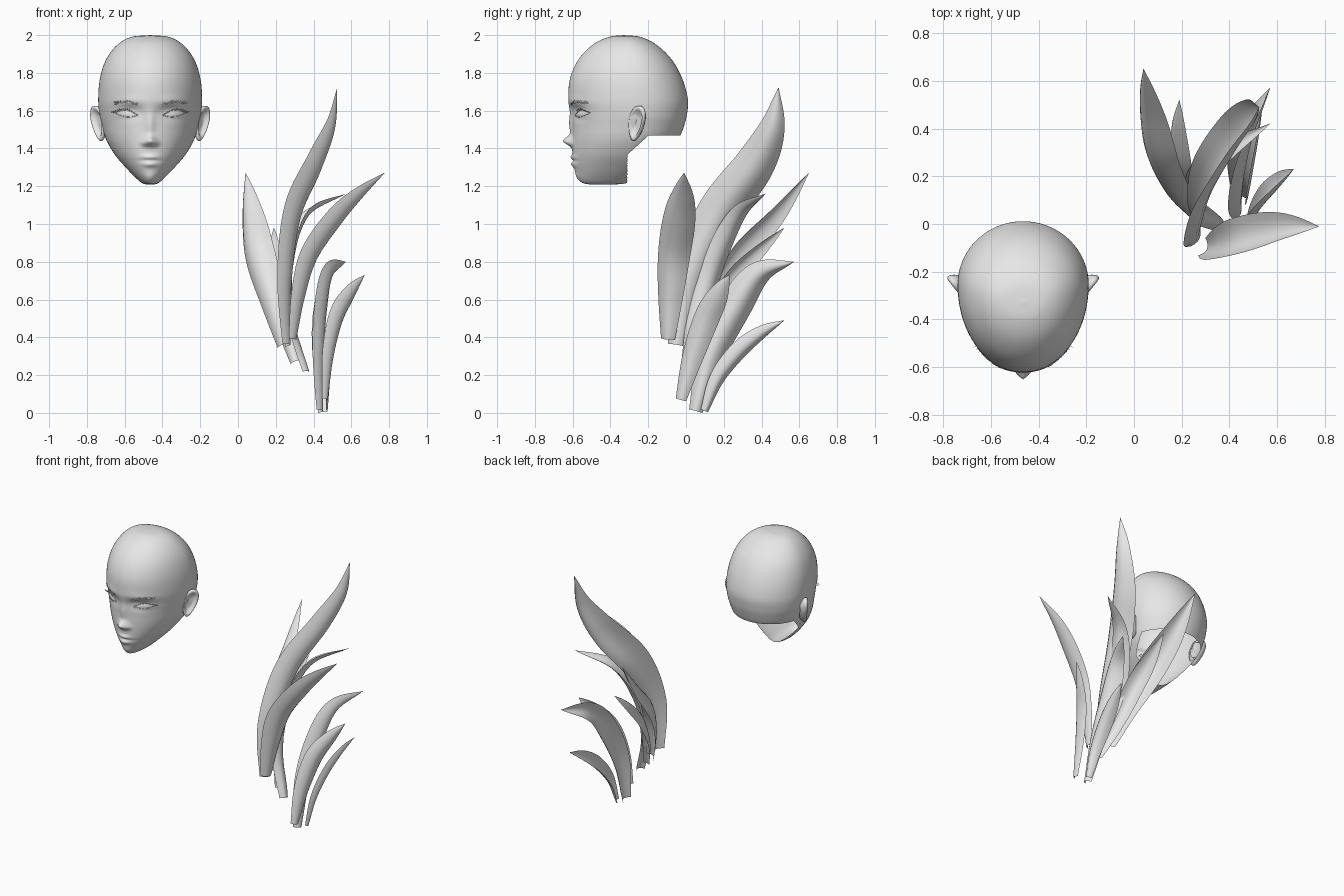
import bpy, bmesh, math, random
from mathutils import Vector
from mathutils.bvhtree import BVHTree

random.seed(4)
if "Cube" in bpy.data.objects:
    bpy.data.objects.remove(bpy.data.objects["Cube"])

clay = bpy.data.materials.new("light_grey")
clay.use_nodes = True
clay.diffuse_color = (0.8, 0.8, 0.8, 1)
clay.node_tree.nodes["Principled BSDF"].inputs["Base Color"].default_value = clay.diffuse_color
HEAD_X = -0.465


def add_object(name, data):
    obj = bpy.data.objects.new(name, data)
    bpy.context.collection.objects.link(obj)
    data.materials.append(clay)
    return obj


def mesh_object(name, bm):
    bmesh.ops.recalc_face_normals(bm, faces=bm.faces)
    mesh = bpy.data.meshes.new(name)
    for face in bm.faces:
        face.smooth = True
    bm.to_mesh(mesh)
    bm.free()
    return add_object(name, mesh)


def spline(points, steps):
    """Smooth path through the points, for tuples of any size."""
    first = [2 * a - b for a, b in zip(points[0], points[1])]
    last = [2 * a - b for a, b in zip(points[-1], points[-2])]
    p = [first, *points, last]
    path = []
    for i in range(1, len(p) - 2):
        for s in range(steps):
            t = s / steps
            path.append([b + t / 2 * (c - a + t * (2*a - 5*b + 4*c - d + t * (3*b - a - 3*c + d)))
                         for a, b, c, d in zip(*p[i - 1:i + 3])])
    return path + [list(points[-1])]


def bridge(bm, rows, closed):
    for low, high in zip(rows, rows[1:]):
        n = len(low)
        for j in range(n if closed else n - 1):
            k = (j + 1) % n
            bm.faces.new((low[j], low[k], high[k], high[j]))


# Head outline: height, front, back, half width
outline = [(2.0, -.33, -.33, 0), (1.99, -.41, -.24, .1), (1.948, -.495, -.155, .175),
           (1.87, -.57, -.075, .234), (1.77, -.614, -.02, .266), (1.66, -.622, .01, .275),
           (1.58, -.607, .005, .268), (1.52, -.602, -.01, .255), (1.468, -.602, -.03, .241),
           (1.42, -.602, -.06, .22), (1.36, -.60, -.11, .182), (1.30, -.592, -.18, .13),
           (1.25, -.573, -.25, .082), (1.215, -.54, -.32, .04), (1.208, -.46, -.44, 0)]

# Face relief: side offset, height, width, tallness, depth
relief = [(0, 1.53, .022, .07, .016), (0, 1.44, .026, .025, .046), (.03, 1.428, .016, .016, .016),
          (.11, 1.592, .06, .035, -.024), (.125, 1.582, .045, .02, .018), (.11, 1.65, .07, .025, .006),
          (0, 1.354, .045, .012, .012), (0, 1.316, .036, .014, .015), (0, 1.245, .05, .025, .008),
          (0, 1.336, .06, .005, -.005)]


def relief_at(x, z):
    total = 0
    for ox, oz, w, h, depth in relief:
        for side in ((1, -1) if ox else (1,)):
            total += depth * math.exp(-((x - side * ox) / w) ** 2 - ((z - oz) / h) ** 2)
    return total


def neck_edge(z):
    """How far back the jaw and neck reach under the skull."""
    return max(-.31, -.2 - 1.1 * (1.467 - z))


COLS = 112
bm = bmesh.new()
rows = []
for z, front, back, half in spline(outline, 9):
    mid = front + (back - front) * 0.58
    row = []
    for j in range(COLS):
        a = math.tau * j / COLS
        x, c = half * math.sin(a), math.cos(a)
        y = mid - c * ((mid - front) if c > 0 else (back - mid))
        y -= relief_at(x, z) * min(1, max(0, 2 * c))
        if z < 1.467:
            y = min(y, neck_edge(z))
        row.append(bm.verts.new((HEAD_X + x, y, z)))
    rows.append(row)
bridge(bm, rows, True)
# Open the skull underneath, behind the jaw
open_faces = []
for face in bm.faces:
    c = face.calc_center_median()
    if c.z < 1.4675 and c.y > neck_edge(c.z) - .0015:
        open_faces.append(face)
bmesh.ops.delete(bm, geom=open_faces, context='FACES')
bmesh.ops.remove_doubles(bm, verts=bm.verts, dist=0.0001)
bmesh.ops.recalc_face_normals(bm, faces=bm.faces)
surface = BVHTree.FromBMesh(bm)
mesh_object("head", bm)


def on_face(x, z, lift=0.0):
    hit = surface.ray_cast(Vector((HEAD_X + x, -2, z)), Vector((0, 1, 0)))[0]
    return Vector((HEAD_X + x, (hit.y if hit else -.5) - lift, z))


def hairs(name, paths, radius):
    curve = bpy.data.curves.new(name, 'CURVE')
    curve.dimensions = '3D'
    curve.bevel_depth = radius
    curve.bevel_resolution = 1
    for path in paths:
        line = curve.splines.new('POLY')
        line.points.add(len(path) - 1)
        for i, p in enumerate(path):
            line.points[i].co = (*p, 1)
            line.points[i].radius = 1 - 0.6 * i / len(path)
    add_object(name, curve)


# Ears: cupped discs, flared outward at the back
EAR_RINGS = [(.6, -.035), (.85, -.02), (1, -.006), (1, .006), (.9, .012), (.76, .007), (.6, -.006),
             (.3, -.011), (.02, -.008)]


def ear(name, side):
    bm = bmesh.new()
    rows = []
    for size, out in EAR_RINGS:
        row = []
        for j in range(32):
            a = math.tau * j / 32
            v = size * math.sin(a)
            u = size * math.cos(a) * (.048 + .014 * v)
            turn = math.radians(38)
            x = .275 + u * math.sin(turn) + out * math.cos(turn) + .016 * v
            y = -.262 + u * math.cos(turn) - out * math.sin(turn) + .014 * v
            row.append(bm.verts.new((HEAD_X + side * x, y, 1.533 + .093 * v)))
        rows.append(row)
    bridge(bm, rows, True)
    bm.faces.new(rows[-1])
    mesh_object(name, bm)


# Ears, eyelids, lashes and brows on both sides
for label, side in (("left", 1), ("right", -1)):
    ear(label + "_ear", side)
    lids, lashes, brow = [], [], []
    for height in (.021, -.015):
        lid = []
        for i in range(15):
            t = i / 14
            lid.append(on_face(side * (.066 + .122 * t), 1.576 + .012 * t + height * math.sin(math.pi * t), .001))
        lids.append(lid)
    for i, root in enumerate(lids[0][4:] * 2):
        reach = Vector((side * .002 * (i % 11), -.012, .004 + .006 * random.random()))
        lashes.append([root, root + reach * .6, root + reach])
    for i in range(45):
        t = random.random()
        x, z = .06 + .12 * t, 1.632 + .014 * math.sin(t * 2.6) + random.uniform(-.007, .007)
        brow.append([on_face(side * x, z, .001), on_face(side * (x + .016), z + .007 * (1 - t), .003)])
    hairs(label + "_eyelids", lids, .0025)
    hairs(label + "_lashes", lashes, .001)
    hairs(label + "_brow", brow, .0012)


def lock(name, points, root_across, tip_across, width, cup=.3, peak=.5):
    """Tapered, cupped leaf shaped lock of hair, turning from root to tip."""
    path = [Vector(p) for p in spline(points, 8)]
    bm = bmesh.new()
    rows = []
    last = len(path) - 1
    for i, p in enumerate(path):
        t = i / last
        along = (path[min(i + 1, last)] - path[max(i - 1, 0)]).normalized()
        side = Vector(root_across).lerp(Vector(tip_across), min(1, t / .5))
        side = (side - along * side.dot(along)).normalized()
        out = side.cross(along)
        if t < peak:
            w = width * (.42 + .58 * math.sin(math.pi / 2 * t / peak))
        else:
            w = width * max(.01, 1 - ((t - peak) / (1 - peak)) ** 2)
        row = []
        for k in range(-4, 5):
            s = k / 4
            row.append(bm.verts.new(p + side * (s * w / 2) + out * (w * cup * (.5 - s * s))))
        rows.append(row)
    bridge(bm, rows, False)
    mesh_object(name, bm)


# Locks of hair: path from root to tip, direction across at both ends, width
lock("inner_lock", [(.24, .04, .36), (.17, .13, .62), (.1, .28, .85), (.065, .47, 1.05), (.04, .65, 1.27)],
     (.12, -.04, .06), (.12, -.06, .08), .185)
lock("tall_lock", [(.26, -.05, .36), (.25, .01, .7), (.29, .165, 1.04), (.405, .355, 1.3), (.49, .455, 1.51),
                   (.525, .49, 1.72)], (.03, .17, -.07), (-.01, .17, -.12), .235, .36, .42)
lock("front_lock", [(.295, -.10, .39), (.33, -.09, .62), (.39, -.075, .83), (.52, -.045, 1.02), (.64, -.02, 1.15),
                    (.775, -.01, 1.27)], (.06, .15, -.04), (.06, .15, -.04), .19)
lock("middle_lock", [(.365, -.01, .22), (.28, .06, .5), (.27, .16, .8), (.36, .28, 1.05), (.57, .42, 1.16)],
     (.06, .08, -.02), (-.06, .09, -.04), .135)
lock("back_lock", [(.30, 0, .27), (.23, .10, .5), (.19, .24, .72), (.18, .38, .86), (.19, .52, .98)],
     (.08, -.02, .03), (.08, -.06, .06), .125)
lock("lower_lock", [(.435, .05, .01), (.425, .13, .3), (.435, .25, .54), (.475, .38, .73), (.57, .57, .8)],
     (.02, .14, -.08), (-.015, .14, -.1), .175, .4)
lock("outer_lock", [(.465, -.03, .07), (.485, .03, .3), (.53, .10, .5), (.6, .17, .63), (.67, .23, .73)],
     (.04, .1, -.08), (.04, .1, -.08), .145)
lock("short_lock", [(.465, .1, .01), (.47, .17, .18), (.485, .28, .32), (.51, .4, .42), (.54, .52, .49)],
     (-.03, .06, -.05), (-.04, .06, -.05), .105, .4)
